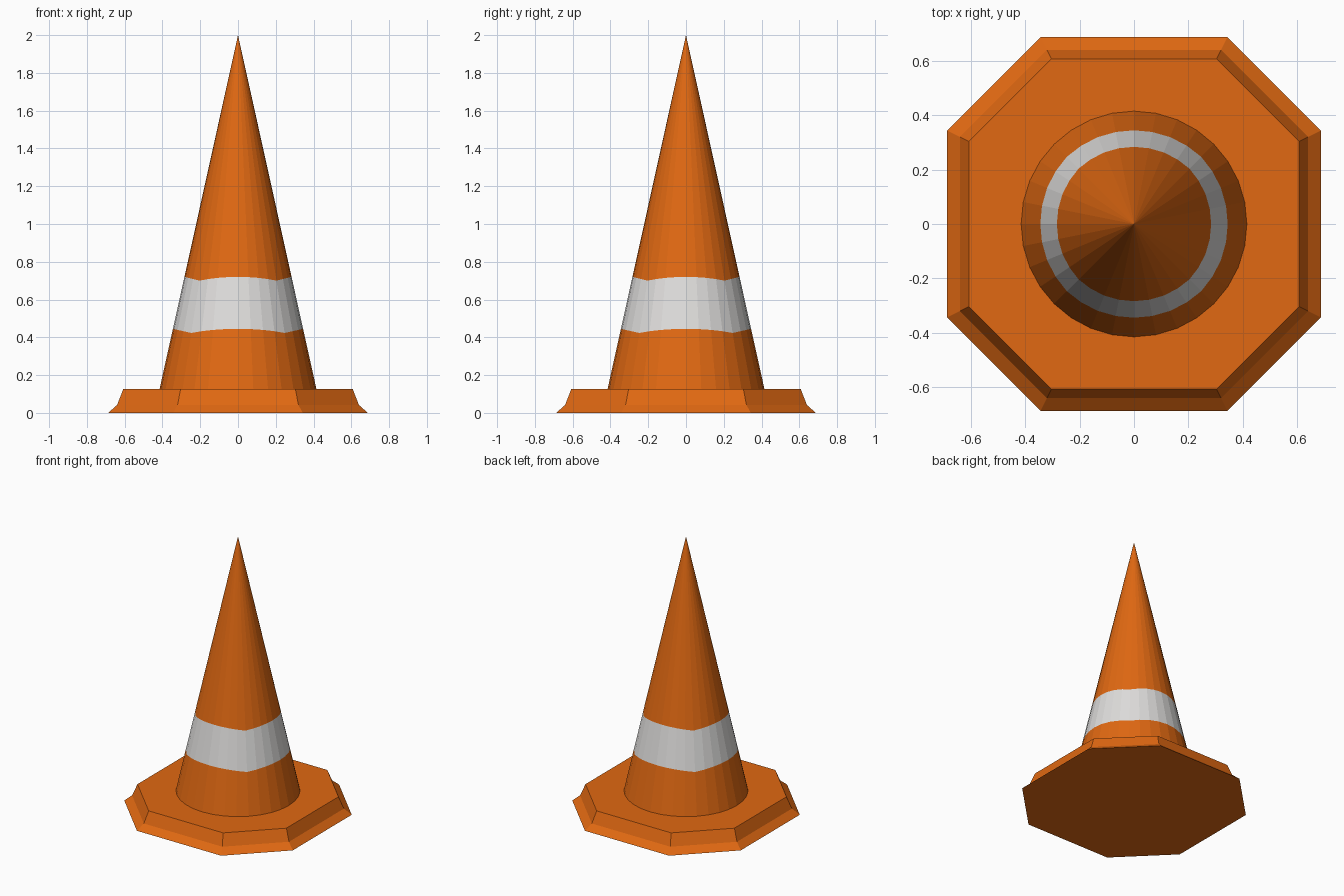
import bpy, bmesh, math

if "Cube" in bpy.data.objects:
    bpy.data.objects.remove(bpy.data.objects["Cube"])

def material(name, rgb):
    m = bpy.data.materials.new(name)
    m.diffuse_color = (*rgb, 1)
    m.use_nodes = True
    m.node_tree.nodes["Principled BSDF"].inputs["Base Color"].default_value = m.diffuse_color
    return m

orange = material("orange", (0.75, 0.14, 0.006))
white = material("white", (0.74, 0.73, 0.72))

def loft(name, rings, mats, cap_bottom=False, cap_top=False, apex=None, painted=()):
    """Bridge successive rings of points; spans listed in painted get material 1."""
    bm = bmesh.new()
    loops = [[bm.verts.new(p) for p in ring] for ring in rings]
    n = len(loops[0])
    for k in range(len(loops) - 1):
        a, b = loops[k], loops[k + 1]
        for i in range(n):
            j = (i + 1) % n
            f = bm.faces.new((a[i], a[j], b[j], b[i]))
            f.material_index = 1 if k in painted else 0
    if cap_bottom:
        bm.faces.new(loops[0][::-1])
    if cap_top:
        bm.faces.new(loops[-1])
    if apex:
        tip = bm.verts.new(apex)
        for i in range(n):
            bm.faces.new((loops[-1][i], loops[-1][(i + 1) % n], tip))
    bmesh.ops.recalc_face_normals(bm, faces=bm.faces)
    me = bpy.data.meshes.new(name)
    bm.to_mesh(me)
    bm.free()
    for m in mats:
        me.materials.append(m)
    ob = bpy.data.objects.new(name, me)
    bpy.context.collection.objects.link(ob)
    return ob

# Octagonal foot: a square with its corners cut at half the half-width
def octagon(r, z):
    h = r / 2
    return [(x, y, z) for x, y in ((r, -h), (r, h), (h, r), (-h, r),
                                   (-r, h), (-r, -h), (-h, -r), (h, -r))]

loft("base", [octagon(0.687, 0), octagon(0.64, 0.042), octagon(0.607, 0.127)],
     [orange], cap_bottom=True, cap_top=True)

# Cone body with a flush white band whose edges dip at the diagonals
SIDES, RADIUS, BOTTOM, TOP = 32, 0.415, 0.127, 2.0

def cone_ring(z, dip=0.0):
    pts = []
    for i in range(SIDES):
        a = 2 * math.pi * i / SIDES
        c = max(abs(math.cos(a)), abs(math.sin(a)))
        h = z - dip * (1 - c) / (1 - math.sqrt(0.5))
        r = RADIUS * (TOP - h) / (TOP - BOTTOM)
        pts.append((r * math.cos(a), r * math.sin(a), h))
    return pts

loft("cone", [cone_ring(BOTTOM), cone_ring(0.445, 0.022), cone_ring(0.72, 0.02)],
     [orange, white], apex=(0, 0, TOP), painted=(1,))
